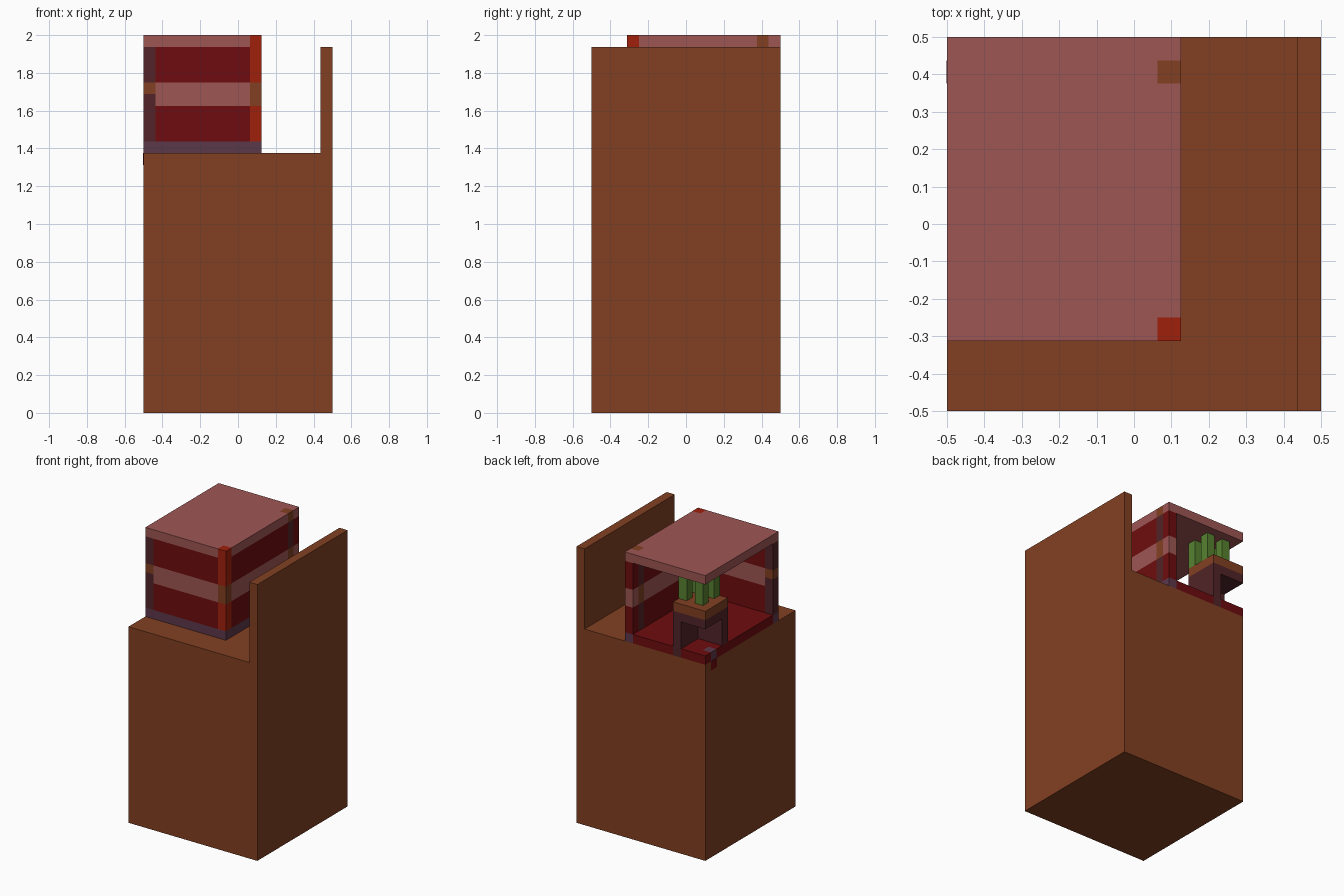
import bpy

cube = bpy.data.objects.get("Cube")
if cube:
    bpy.data.objects.remove(cube, do_unlink=True)

U = 1 / 16  # one block unit


def linear(c):
    c /= 255
    return c / 12.92 if c <= 0.04045 else ((c + 0.055) / 1.055) ** 2.4


def material(name, r, g, b):
    m = bpy.data.materials.new(name)
    m.use_nodes = True
    col = (linear(r), linear(g), linear(b), 1)
    m.diffuse_color = col
    m.node_tree.nodes["Principled BSDF"].inputs["Base Color"].default_value = col
    return m


BROWN = material("brown", 130, 64, 34)
PINK = material("dusty_pink", 158, 86, 84)
RED = material("dark_red", 110, 12, 14)
ORANGE = material("orange_red", 160, 32, 12)
MAROON = material("dark_maroon", 82, 36, 40)
PURPLE = material("muted_purple", 92, 56, 74)
GREEN = material("leaf_green", 88, 130, 48)


def box(name, mat, x, y, z):
    """Box from (low, high) ranges in block units, counted from the front left floor corner."""
    corners = [((i - 8) * U, (j - 8) * U, k * U) for i in x for j in y for k in z]
    faces = [(0, 1, 3, 2), (4, 6, 7, 5), (0, 4, 5, 1),
             (2, 3, 7, 6), (0, 2, 6, 4), (1, 5, 7, 3)]
    me = bpy.data.meshes.new(name)
    me.from_pydata(corners, [], faces)
    me.materials.append(mat)
    ob = bpy.data.objects.new(name, me)
    bpy.context.collection.objects.link(ob)
    return ob


def banded(name, x, y, bands):
    """Stack of boxes; each band is (material, bottom, top)."""
    for mat, lo, hi in bands:
        box(name, mat, x, y, (lo, hi))


WALL = [(RED, 23, 26), (PINK, 26, 28), (RED, 28, 31)]

# Pedestal and tall side panel
box("pedestal", BROWN, (0, 16), (0, 16), (0, 22))
box("side_panel", BROWN, (15, 16), (0, 16), (22, 31))
box("drip_plate", RED, (-0.03, 0), (14, 15), (21, 22))

# Floor with purple border and a purple tile at the open side
box("floor_border_front", PURPLE, (0, 10), (3, 4), (22, 23))
box("floor_border_side", PURPLE, (9, 10), (4, 16), (22, 23))
box("floor_main", RED, (1, 9), (4, 15), (22, 23))
box("floor_edge", RED, (0, 1), (4, 14), (22, 23))
box("floor_tile", PURPLE, (0, 1), (14, 15), (22, 23))
box("floor_back", RED, (0, 3), (15, 16), (22, 23))
box("stand_foot", MAROON, (3, 4), (15, 16), (22, 23))
box("floor_back", RED, (4, 9), (15, 16), (22, 23))

# Striped walls and their posts
banded("front_wall", (1, 9), (3, 4), WALL)
banded("side_wall", (9, 10), (4, 14), WALL)
banded("side_wall_end", (9, 10), (15, 16), WALL)
banded("front_post", (0, 1), (3, 4), [(MAROON, 23, 27), (BROWN, 27, 28), (MAROON, 28, 31)])
banded("back_post", (9, 10), (14, 15), [(MAROON, 23, 26), (BROWN, 26, 28), (MAROON, 28, 31), (BROWN, 31, 32)])
banded("corner_post", (9, 10), (3, 4), [(ORANGE, 23, 26), (BROWN, 26, 28), (ORANGE, 28, 32)])

# Roof, fitted round the two post tops
box("roof", PINK, (0, 9), (3, 16), (31, 32))
box("roof_edge", PINK, (9, 10), (4, 14), (31, 32))
box("roof_edge", PINK, (9, 10), (15, 16), (31, 32))

# Corner stand with two side panels and a slab top
box("stand_side", MAROON, (3, 4), (12, 16), (23, 26))
box("stand_back", MAROON, (0, 3), (12, 13), (23, 26))
box("stand_under", MAROON, (0, 4), (12, 16), (26, 27))
box("stand_top", BROWN, (0, 4), (12, 16), (27, 28))

# Green stalks on the stand
for x in (1, 3):
    for y in (12, 14):
        box("plant_stalk", GREEN, (x, x + 1), (y, y + 1), (28, 31))
